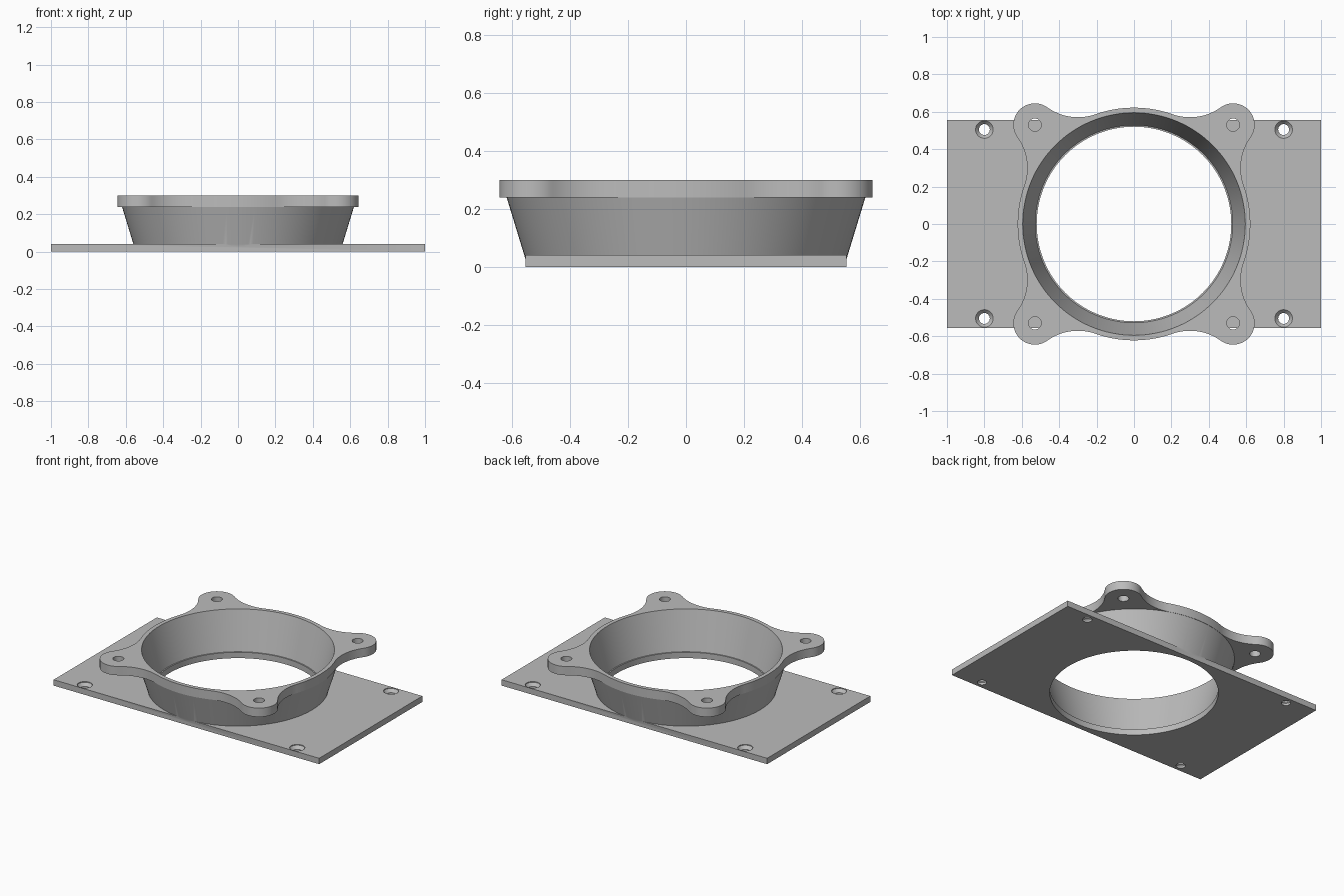
import bpy, bmesh
from math import pi, cos, sin, acos, atan2, hypot

cube = bpy.data.objects.get("Cube")
if cube:
    bpy.data.objects.remove(cube, do_unlink=True)

grey = bpy.data.materials.new("plain_grey")
grey.use_nodes = True
grey.diffuse_color = (0.5, 0.5, 0.5, 1)
grey.node_tree.nodes["Principled BSDF"].inputs["Base Color"].default_value = (0.5, 0.5, 0.5, 1)


def solid(name, sections):
    """Skin a stack of equal-length point rings and cap both ends."""
    bm = bmesh.new()
    rings = [[bm.verts.new(p) for p in section] for section in sections]
    count = len(rings[0])
    for low, high in zip(rings, rings[1:]):
        for i in range(count):
            j = (i + 1) % count
            bm.faces.new((low[i], low[j], high[j], high[i]))
    bm.faces.new(rings[0][::-1])
    bm.faces.new(rings[-1])
    mesh = bpy.data.meshes.new(name)
    bm.to_mesh(mesh)
    bm.free()
    mesh.materials.append(grey)
    obj = bpy.data.objects.new(name, mesh)
    bpy.context.collection.objects.link(obj)
    return obj


def arc(centre, radius, a0, a1, steps):
    """Points from a0 up to, but not including, a1."""
    return [(centre[0] + radius * cos(a0 + (a1 - a0) * i / steps),
             centre[1] + radius * sin(a0 + (a1 - a0) * i / steps)) for i in range(steps)]


def prism(name, outline, z0, z1):
    return solid(name, [[(x, y, z) for x, y in outline] for z in (z0, z1)])


def lathe(name, profile, centre=(0, 0), steps=128):
    return solid(name, [[(x, y, z) for x, y in arc(centre, r, 0, 2 * pi, steps)]
                        for r, z in profile])


def flange_outline(ring=0.622, lug=0.115, fillet=0.28, lug_xy=0.53):
    """Ring with four round lugs, joined by tangent concave fillets."""
    dist = hypot(lug_xy, lug_xy)
    reach = ring + fillet
    spread = acos((reach ** 2 + dist ** 2 - (lug + fillet) ** 2) / (2 * reach * dist))
    # Lug contact angle, measured from the lug's outward direction
    swing = atan2(reach * sin(spread), reach * cos(spread) - dist)
    points = []
    for k in range(4):
        mid = pi / 4 + k * pi / 2
        centre = (dist * cos(mid), dist * sin(mid))
        before, after = [(reach * cos(a), reach * sin(a)) for a in (mid - spread, mid + spread)]
        points += arc(before, fillet, mid - spread + pi, mid - swing + pi, 16)
        points += arc(centre, lug, mid - swing, mid + swing, 32)
        points += arc(after, fillet, mid + swing + pi, mid + spread + pi, 16)
        points += arc((0, 0), ring, mid + spread, mid + pi / 2 - spread, 24)
    return points


def combine(target, tool, operation):
    mod = target.modifiers.new(operation.lower(), "BOOLEAN")
    mod.operation, mod.object, mod.solver = operation, tool, "EXACT"
    bpy.context.view_layer.objects.active = target
    bpy.ops.object.modifier_apply(modifier=mod.name)
    bpy.data.objects.remove(tool, do_unlink=True)


# Base plate, flared funnel and lugged flange
adapter = prism("duct_adapter", [(-1, -0.555), (1, -0.555), (1, 0.555), (-1, 0.555)], 0, 0.04)
funnel = lathe("funnel", [(0.553, 0.02), (0.559, 0.04), (0.62, 0.24), (0.62, 0.27)])
flange = prism("flange", flange_outline(), 0.24, 0.3)
combine(adapter, funnel, "UNION")
combine(adapter, flange, "UNION")

# Tapered bore with a small ledge at the plate
bore = lathe("bore", [(0.52, -0.1), (0.52, 0.04), (0.528, 0.04), (0.595, 0.3), (0.621, 0.4)])
combine(adapter, bore, "DIFFERENCE")

# Countersunk plate holes and plain lug holes
for sx in (-1, 1):
    for sy in (-1, 1):
        screw = lathe("screw_hole", [(0.029, -0.1), (0.029, 0.015), (0.047, 0.035), (0.047, 0.1)],
                      (0.8 * sx, 0.505 * sy), 32)
        combine(adapter, screw, "DIFFERENCE")
        bolt = lathe("bolt_hole", [(0.034, 0.2), (0.034, 0.4)], (0.53 * sx, 0.53 * sy), 32)
        combine(adapter, bolt, "DIFFERENCE")

bpy.ops.object.select_all(action="DESELECT")
adapter.select_set(True)
bpy.context.view_layer.objects.active = adapter
bpy.ops.object.shade_smooth_by_angle(angle=pi / 6)
